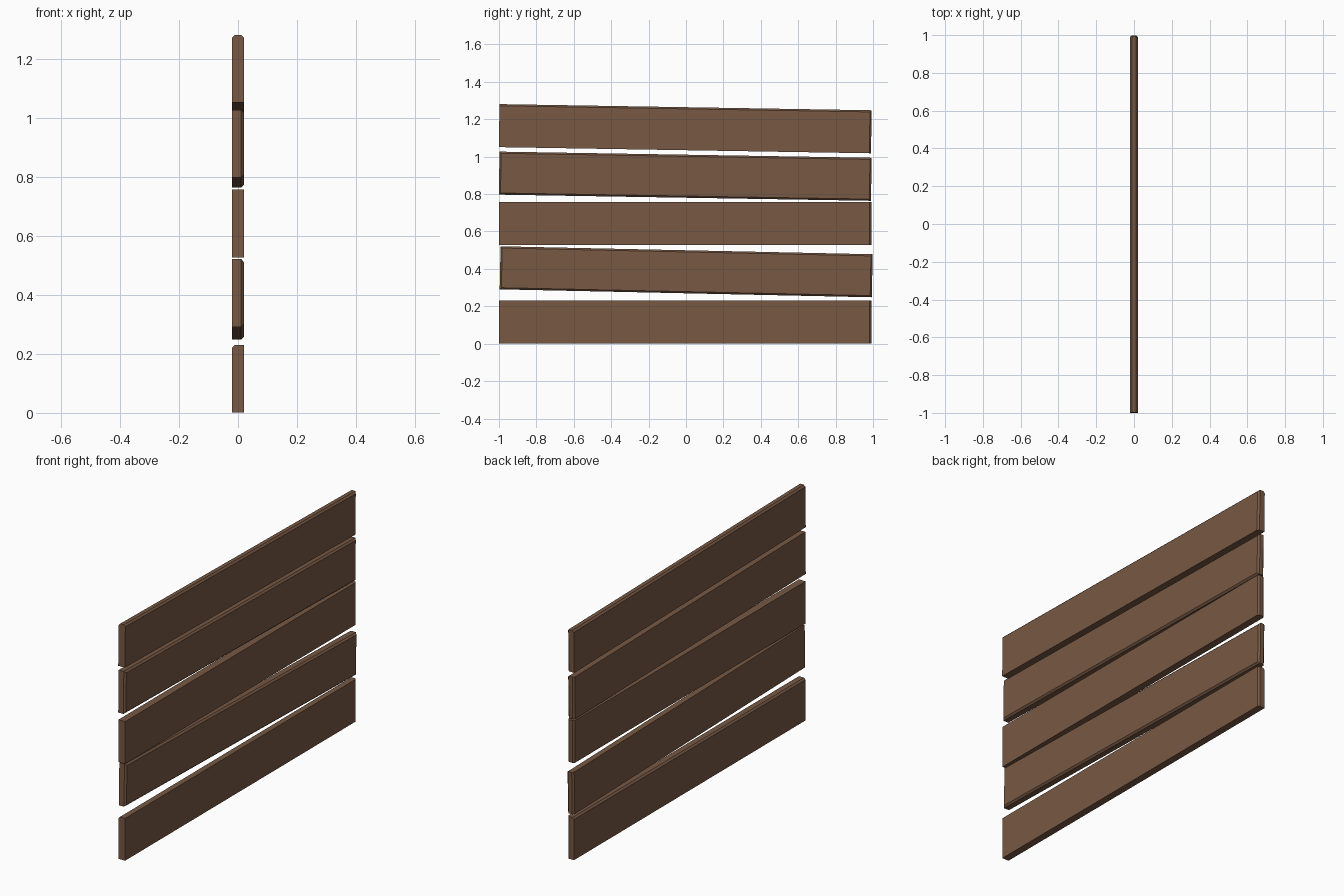
import bpy, bmesh
from mathutils import Matrix

if "Cube" in bpy.data.objects:
    bpy.data.objects.remove(bpy.data.objects["Cube"])

wood = bpy.data.materials.new("weathered brown wood")
wood.diffuse_color = (0.185, 0.098, 0.057, 1)
wood.use_nodes = True
wood.node_tree.nodes["Principled BSDF"].inputs["Base Color"].default_value = wood.diffuse_color

LENGTH, HEIGHT, THICK, CUT = 1.99, 0.23, 0.04, 0.009

# name, y centre, z centre, tilt, worn edges as (x side, y side, z side), 0 = along that axis
PLANKS = [
    ("plank_bottom", -0.004, 0.1155, 0.0, [(1, 1, 0), (-1, 0, 1)]),
    ("plank_second", 0.001, 0.3845, -0.0213, [(1, 0, 1), (1, 0, -1), (1, -1, 0), (1, 1, 0), (-1, 1, 0)]),
    ("plank_middle", -0.004, 0.642, 0.0, [(1, 1, 0), (-1, 1, 0)]),
    ("plank_fourth", -0.004, 0.8955, -0.0165, [(1, 0, 1), (1, 0, -1), (1, -1, 0), (1, 1, 0), (-1, 1, 0)]),
    ("plank_top", -0.004, 1.1495, -0.0165, [(1, 0, 1), (-1, 0, 1), (1, 1, 0)]),
]


def on_side(edge, sides):
    """True when the edge lies on all the given sides of the unit cube."""
    mid = (edge.verts[0].co + edge.verts[1].co) / 2
    return all(abs(m * 2 - s) < 0.01 for m, s in zip(mid, sides))


def make_plank(name, y, z, tilt, worn):
    bm = bmesh.new()
    bmesh.ops.create_cube(bm, size=1)
    edges = [e for e in bm.edges if any(on_side(e, s) for s in worn)]
    bmesh.ops.scale(bm, vec=(THICK, LENGTH, HEIGHT), verts=bm.verts)
    # chamfer only the worn edges
    bmesh.ops.bevel(bm, geom=edges, offset=CUT, segments=1, affect='EDGES', profile=0.5)
    bmesh.ops.transform(bm, matrix=Matrix.Rotation(tilt, 4, 'X'), verts=bm.verts)
    mesh = bpy.data.meshes.new(name)
    bm.to_mesh(mesh)
    bm.free()
    mesh.materials.append(wood)
    ob = bpy.data.objects.new(name, mesh)
    ob.location = (0, y, z)
    bpy.context.collection.objects.link(ob)


for plank in PLANKS:
    make_plank(*plank)
